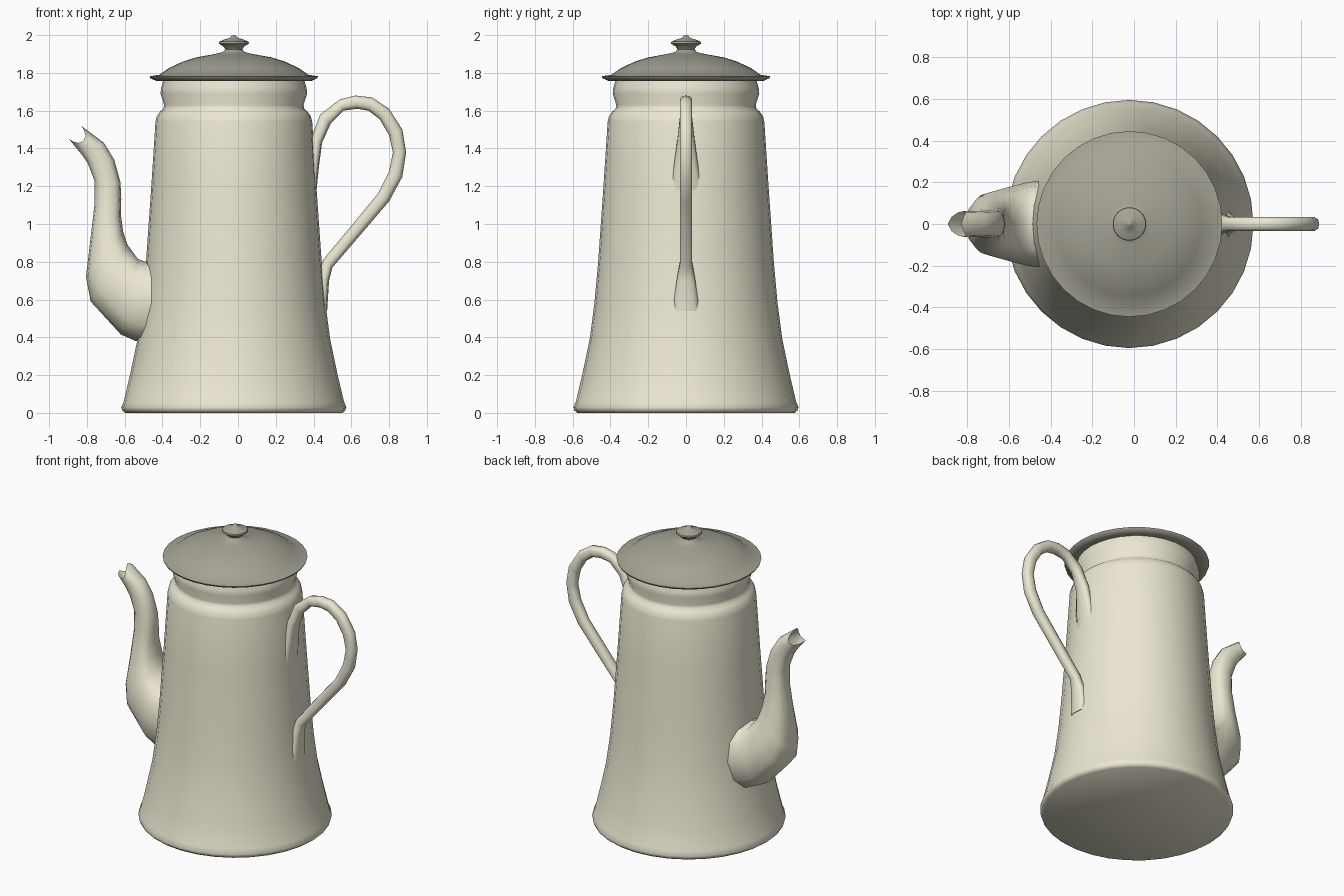
import bpy, bmesh, math

AXIS = -0.022  # x of the pot's centre line


def material(name, rgb):
    m = bpy.data.materials.new(name)
    m.diffuse_color = (*rgb, 1)
    return m


cream = material("cream_enamel", (0.83, 0.80, 0.64))
grey = material("grey_enamel", (0.38, 0.37, 0.30))


def skin(name, rings, mat, cap_start, cap_end, angle=50):
    """Bridge equal-sized rings of points into one smooth object."""
    bm = bmesh.new()
    loops = [[bm.verts.new(p) for p in ring] for ring in rings]
    n = len(loops[0])
    for a, b in zip(loops, loops[1:]):
        for i in range(n):
            j = (i + 1) % n
            bm.faces.new((a[i], a[j], b[j], b[i]))
    if cap_start:
        bm.faces.new(loops[0][::-1])
    if cap_end:
        bm.faces.new(loops[-1])
    bmesh.ops.recalc_face_normals(bm, faces=bm.faces[:])
    me = bpy.data.meshes.new(name)
    bm.to_mesh(me)
    bm.free()
    me.materials.append(mat)
    ob = bpy.data.objects.new(name, me)
    bpy.context.collection.objects.link(ob)
    bpy.ops.object.select_all(action='DESELECT')
    ob.select_set(True)
    bpy.context.view_layer.objects.active = ob
    bpy.ops.object.shade_smooth_by_angle(angle=math.radians(angle))
    return ob


def lathe(name, profile, mat, n=32):
    ang = [2 * math.pi * i / n for i in range(n)]
    rings = [[(AXIS + r * math.cos(a), r * math.sin(a), z) for a in ang]
             for r, z in profile]
    return skin(name, rings, mat, True, True)


def oval(x1, z1, x2, z2, w, n=12, power=0.8, notch=(0, 0)):
    """Squarish ring between two outline points in the xz plane, half-width w."""
    ring = []
    for i in range(n):
        a = 2 * math.pi * i / n
        c, s = (math.copysign(abs(v) ** power, v) for v in (math.cos(a), math.sin(a)))
        k = abs(math.sin(a)) ** 1.5
        ring.append(((x1 + x2) / 2 + c * (x1 - x2) / 2 + k * notch[0], s * w,
                     (z1 + z2) / 2 + c * (z1 - z2) / 2 + k * notch[1]))
    return ring


# Tapered body with foot rim, shoulder and neck
lathe("body", [(0.575, 0.0), (0.59, 0.012), (0.596, 0.03), (0.583, 0.06),
               (0.55, 0.2), (0.51, 0.39), (0.485, 0.58), (0.465, 0.8),
               (0.437, 1.2), (0.415, 1.54), (0.408, 1.57), (0.39, 1.595),
               (0.373, 1.61), (0.369, 1.63), (0.388, 1.69), (0.385, 1.72),
               (0.372, 1.765)], cream)

# Domed lid with turned knob
lathe("lid", [(0.36, 1.765), (0.41, 1.757), (0.442, 1.772), (0.446, 1.782),
              (0.395, 1.79), (0.345, 1.825), (0.27, 1.86), (0.2, 1.882),
              (0.1, 1.9), (0.058, 1.91), (0.045, 1.925), (0.055, 1.94),
              (0.08, 1.955), (0.078, 1.965), (0.05, 1.977), (0.022, 1.985),
              (0.012, 1.997), (0.003, 2.0)], grey)

# Curved spout, open at a notched tip
spout = [(-0.40, 0.36, -0.40, 0.81, 0.215), (-0.54, 0.38, -0.49, 0.80, 0.2),
         (-0.62, 0.415, -0.53, 0.815, 0.185), (-0.78, 0.59, -0.585, 0.89, 0.155),
         (-0.805, 0.72, -0.608, 0.96, 0.125), (-0.78, 0.93, -0.62, 1.05, 0.092),
         (-0.76, 1.1, -0.618, 1.13, 0.075), (-0.76, 1.23, -0.622, 1.22, 0.068),
         (-0.795, 1.32, -0.655, 1.34, 0.062), (-0.825, 1.365, -0.71, 1.43, 0.06)]
rings = [oval(*s) for s in spout]
rings.append(oval(-0.895, 1.45, -0.83, 1.52, 0.062, notch=(0.045, -0.045)))
skin("spout", rings, cream, True, False, 60)

# Looped handle, flaring where it meets the body
handle = [(0.36, 1.16, 0.415, 1.17, 0.078), (0.37, 1.30, 0.428, 1.30, 0.068),
          (0.385, 1.45, 0.445, 1.43, 0.048), (0.435, 1.58, 0.49, 1.53, 0.034),
          (0.54, 1.66, 0.56, 1.60, 0.034), (0.62, 1.68, 0.63, 1.61, 0.034),
          (0.71, 1.67, 0.69, 1.60, 0.034), (0.80, 1.61, 0.75, 1.555, 0.034),
          (0.87, 1.5, 0.80, 1.47, 0.034), (0.89, 1.38, 0.82, 1.38, 0.034),
          (0.87, 1.25, 0.80, 1.28, 0.034), (0.80, 1.12, 0.74, 1.16, 0.034),
          (0.50, 0.77, 0.45, 0.81, 0.034), (0.482, 0.70, 0.42, 0.72, 0.05),
          (0.472, 0.54, 0.40, 0.54, 0.075)]
skin("handle", [oval(*s, n=10) for s in handle], cream, True, True, 60)
